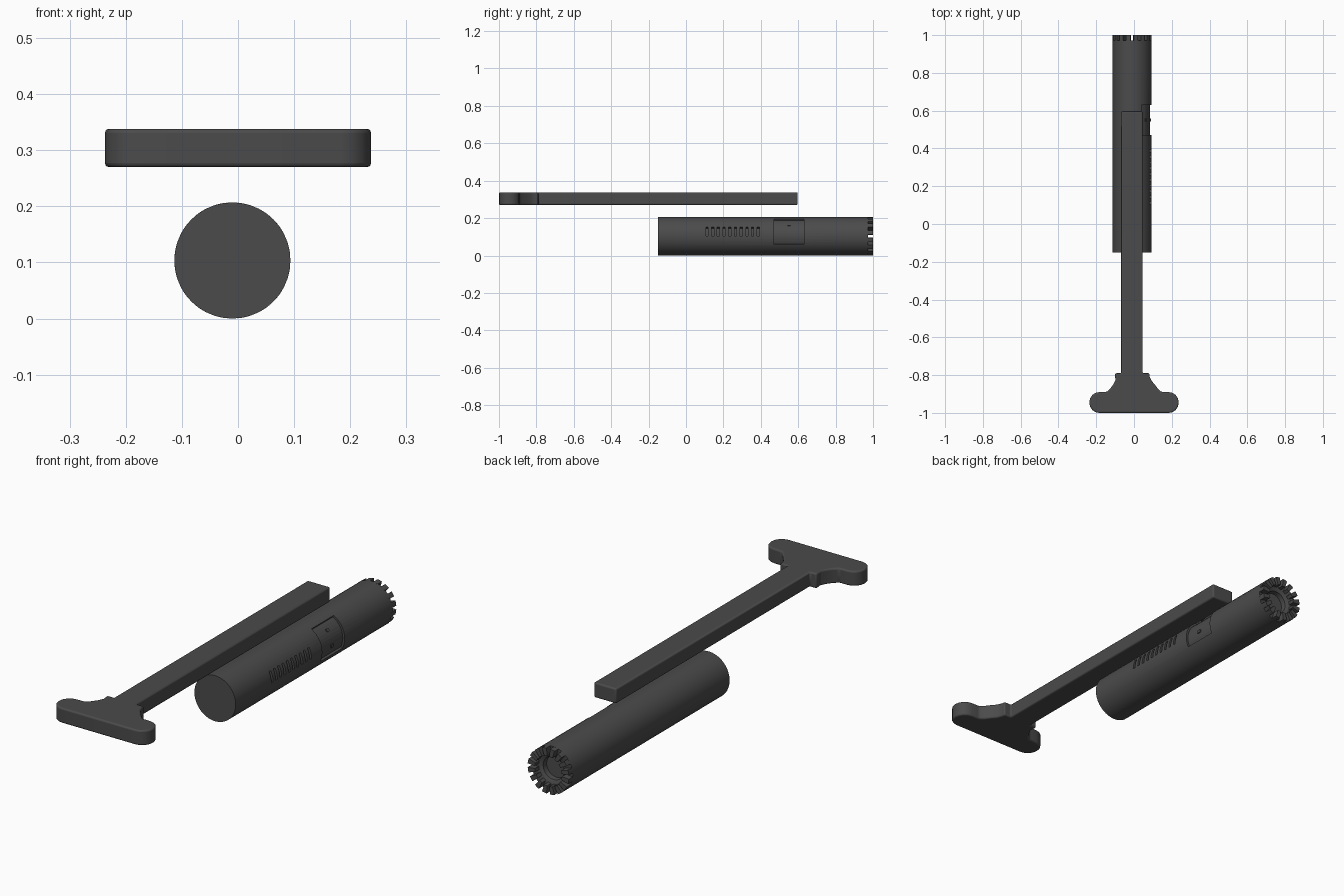
import bpy, bmesh
from math import sin, cos, pi, radians

if "Cube" in bpy.data.objects:
    bpy.data.objects.remove(bpy.data.objects["Cube"])

CX, CZ, R = -0.01, 0.1035, 0.1035     # tube axis and radius
COL = bpy.data.materials.new("dark_metal")
COL.diffuse_color = (0.07, 0.07, 0.07, 1)
COL.use_nodes = True
COL.node_tree.nodes["Principled BSDF"].inputs["Base Color"].default_value = COL.diffuse_color


def finish(name, bm):
    bmesh.ops.remove_doubles(bm, verts=bm.verts, dist=1e-5)
    bmesh.ops.recalc_face_normals(bm, faces=bm.faces)
    me = bpy.data.meshes.new(name)
    bm.to_mesh(me)
    bm.free()
    ob = bpy.data.objects.new(name, me)
    bpy.context.collection.objects.link(ob)
    me.materials.append(COL)
    return ob


def sector(bm, y0, y1, r0, r1, a0, a1, n):
    """Ring segment around the tube axis, angles from +x towards +z."""
    rows = []
    for i in range(n + 1):
        a = a0 + (a1 - a0) * i / n
        rows.append([bm.verts.new((CX + r * cos(a), y, CZ + r * sin(a)))
                     for r, y in ((r0, y0), (r1, y0), (r1, y1), (r0, y1))])
    for p, q in zip(rows, rows[1:]):
        for k in range(4):
            m = (k + 1) % 4
            bm.faces.new((p[k], p[m], q[m], q[k]))
    bm.faces.new(rows[0])
    bm.faces.new(rows[-1])


def smooth(ob):
    bpy.ops.object.select_all(action='DESELECT')
    ob.select_set(True)
    bpy.context.view_layer.objects.active = ob
    bpy.ops.object.shade_smooth_by_angle(angle=radians(30))


def cut(ob, cutter):
    cutter.hide_render = True
    cutter.hide_set(True)
    m = ob.modifiers.new("cut", 'BOOLEAN')
    m.object, m.operation, m.solver = cutter, 'DIFFERENCE', 'EXACT'


# Tube: lathed profile with a stepped bore at the back end
bm = bmesh.new()
profile = [(-0.15, 0), (-0.15, R), (0.972, R), (0.972, 0.07),
           (0.962, 0.052), (0.94, 0.05), (0.94, 0)]
vs = [bm.verts.new((CX + r, y, CZ)) for y, r in profile]
es = [bm.edges.new(p) for p in zip(vs, vs[1:])]
bmesh.ops.spin(bm, geom=vs + es, cent=(CX, 0, CZ), axis=(0, 1, 0),
               angle=2 * pi, steps=40)
tube = finish("tube", bm)
smooth(tube)

# Recessed side panel
bm = bmesh.new()
sector(bm, 0.47, 0.63, 0.094, 0.12, radians(-26), radians(62), 10)
cut(tube, finish("panel_cutter", bm))

# Row of side grooves
bm = bmesh.new()
for i in range(10):
    y = 0.112 + i * 0.0305
    sector(bm, y - 0.006, y + 0.006, 0.088, 0.12, radians(0), radians(28), 4)
cut(tube, finish("groove_cutter", bm))

# Teeth around the back end
bm = bmesh.new()
for i in range(16):
    a = 2 * pi * (i + 0.5) / 16
    sector(bm, 0.968, 1.0, 0.068, R, a - 0.11, a + 0.11, 2)
teeth = finish("end_teeth", bm)

# Two small pins on the panel
for i, a in enumerate((radians(-2), radians(40))):
    bm = bmesh.new()
    sector(bm, 0.542, 0.558, 0.09, 0.099, a - 0.07, a + 0.07, 3)
    finish("panel_pin_%d" % (i + 1), bm)

# Handle: one outline, rounded T-head running into a long bar
tip = [(0.184 + 0.053 * cos(a), -0.945 + 0.055 * sin(a))
       for a in [radians(-90 + 22.5 * i) for i in range(9)]]
flare = [(0.145, -0.889), (0.127, -0.873), (0.11, -0.85),
         (0.098, -0.825), (0.092, -0.808), (0.092, -0.79)]
half = tip + flare
right = half[:-3] + [(0.093, -0.83), (0.083, -0.808), (0.082, -0.79)]
left = [(-x, y) for x, y in half[:-1]] + [(-0.1, -0.808), (-0.1, -0.79)]
left.pop(-3)
outline = (right + [(0.045, -0.79), (0.045, 0.597), (-0.068, 0.597),
                    (-0.068, -0.79)] + left[::-1])
bm = bmesh.new()
f = bm.faces.new([bm.verts.new((x, y, 0.27)) for x, y in outline])
ex = bmesh.ops.extrude_face_region(bm, geom=[f])
bmesh.ops.translate(bm, vec=(0, 0, 0.068),
                    verts=[v for v in ex['geom'] if isinstance(v, bmesh.types.BMVert)])
handle = finish("pull_handle", bm)
smooth(handle)
b = handle.modifiers.new("bevel", 'BEVEL')
b.width, b.segments, b.limit_method, b.angle_limit = 0.007, 3, 'ANGLE', radians(40)
